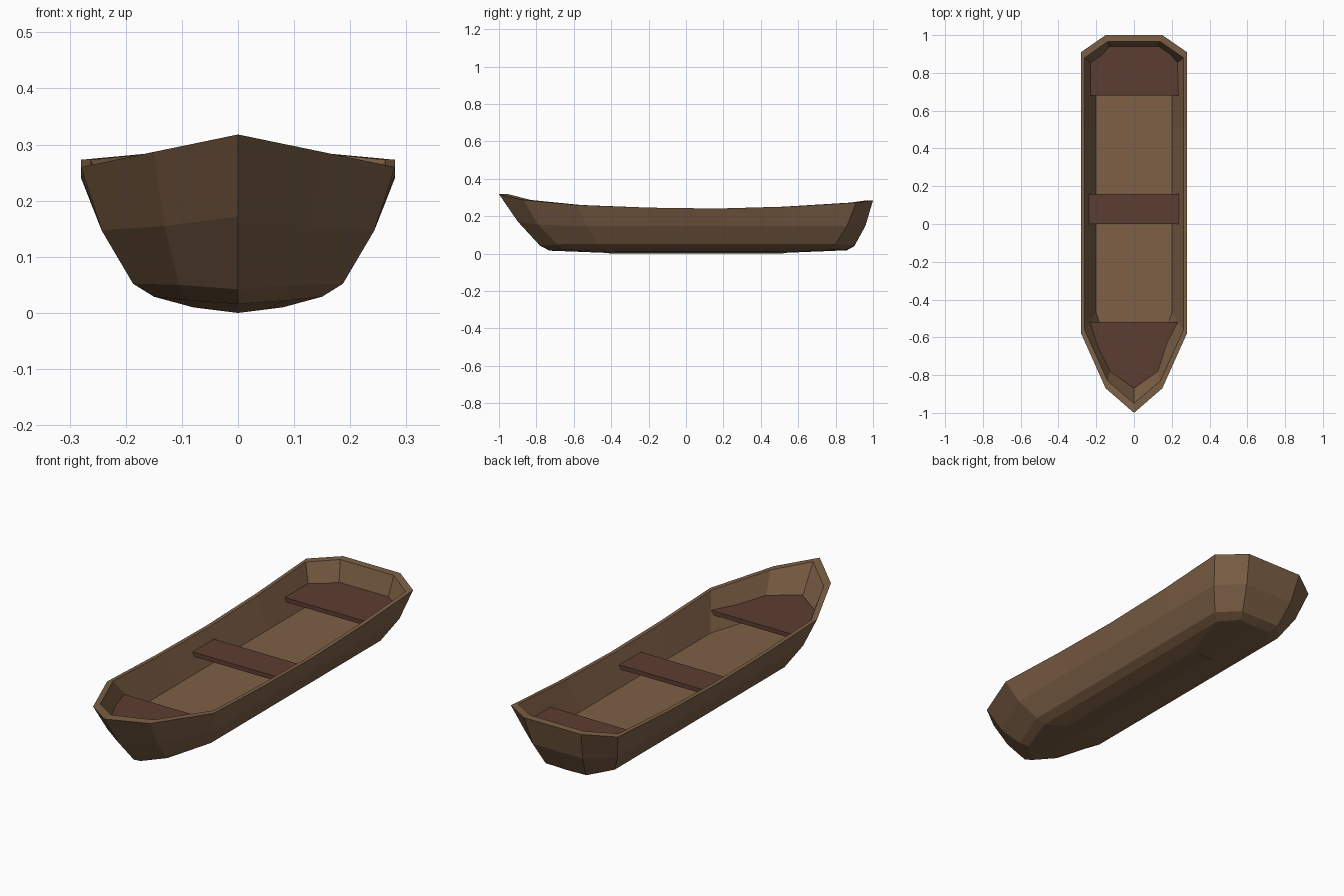
import bpy, bmesh

if "Cube" in bpy.data.objects:
    bpy.data.objects.remove(bpy.data.objects["Cube"])

def material(name, rgb):
    m = bpy.data.materials.new(name)
    m.diffuse_color = (*rgb, 1)
    m.use_nodes = True
    m.node_tree.nodes["Principled BSDF"].inputs["Base Color"].default_value = m.diffuse_color
    return m

wood = material("hull_wood", (0.205, 0.117, 0.061))
seat_wood = material("seat_wood", (0.107, 0.048, 0.032))

def finish(bm, name, mat):
    bmesh.ops.remove_doubles(bm, verts=bm.verts, dist=0.0005)
    bmesh.ops.recalc_face_normals(bm, faces=bm.faces)
    me = bpy.data.meshes.new(name)
    bm.to_mesh(me)
    bm.free()
    me.materials.append(mat)
    ob = bpy.data.objects.new(name, me)
    bpy.context.collection.objects.link(ob)
    return ob

SIDE_STEPS = 4  # sheer segments along each straight side

def half_outline(bow, shoulder, side, stern_y, stern):
    """Half plan outline from the bow tip round to the stern centre, (x, y)."""
    (sx, sy) = side
    pts = [(0, bow), shoulder]
    pts += [(sx, sy + (stern_y - sy) * i / SIDE_STEPS) for i in range(SIDE_STEPS + 1)]
    return pts + [stern, (0, stern[1])]

def ring(bm, outline, heights):
    """Closed ring of verts mirrored about x = 0."""
    pts = [(x, y, z) for (x, y), z in zip(outline, heights)]
    pts += [(-x, y, z) for x, y, z in pts[-2:0:-1]]
    return [bm.verts.new(p) for p in pts]

sheer = [0.318, 0.287, 0.26, 0.246, 0.241, 0.251, 0.273, 0.285, 0.285]
mid = [0.172, 0.155] + [0.147] * 5 + [0.15] * 2
low = [0.042, 0.05] + [0.052] * 5 + [0.043, 0.04]
keel = [0.016, 0.022] + [0.029] * 5 + [0.022, 0.018]
flat = lambda z: [z] * 9

# Hull: outer skin, rim, inner skin and floor lofted from plan outlines
levels = [
    (half_outline(-0.40, (0, -0.40), (0, -0.38), 0.50, (0, 0.52)), flat(0.0)),
    (half_outline(-0.42, (0.05, -0.41), (0.08, -0.38), 0.50, (0.05, 0.52)),
     [0.004, 0.007] + [0.01] * 5 + [0.007, 0.004]),
    (half_outline(-0.73, (0.085, -0.65), (0.15, -0.46), 0.77, (0.085, 0.86)), keel),
    (half_outline(-0.78, (0.105, -0.69), (0.187, -0.47), 0.80, (0.105, 0.90)), low),
    (half_outline(-0.90, (0.131, -0.79), (0.243, -0.53), 0.86, (0.131, 0.96)), mid),
    (half_outline(-1.0, (0.15, -0.87), (0.28, -0.58), 0.91, (0.15, 1.0)), sheer),
    (half_outline(-0.95, (0.14, -0.83), (0.262, -0.56), 0.88, (0.14, 0.965)), sheer),
    (half_outline(-0.83, (0.115, -0.74), (0.2, -0.47), 0.83, (0.12, 0.92)), flat(0.11)),
]
bm = bmesh.new()
rings = [ring(bm, o, h) for o, h in levels]
for a, b in zip(rings, rings[1:]):
    n = len(a)
    for i in range(n):
        j = (i + 1) % n
        bm.faces.new((a[i], a[j], b[j], b[i]))
bm.faces.new(rings[-1])
finish(bm, "hull", wood)

# Seats: thin boards cut to a half outline and mirrored
def board(name, half, top=0.19, thick=0.02):
    bm = bmesh.new()
    pts = half + [(-x, y) for x, y in reversed(half) if x > 0]
    face = bm.faces.new([bm.verts.new((x, y, top - thick)) for x, y in pts])
    ext = bmesh.ops.extrude_face_region(bm, geom=[face], use_keep_orig=True)
    for v in ext["geom"]:
        if isinstance(v, bmesh.types.BMVert):
            v.co.z = top
    return finish(bm, name, seat_wood)

board("bow_seat", [(0, -0.87), (0.14, -0.77), (0.245, -0.52)])
board("middle_seat", [(0.252, 0.0), (0.252, 0.16)])
board("stern_seat", [(0.245, 0.68), (0.245, 0.85), (0.145, 0.94)])
